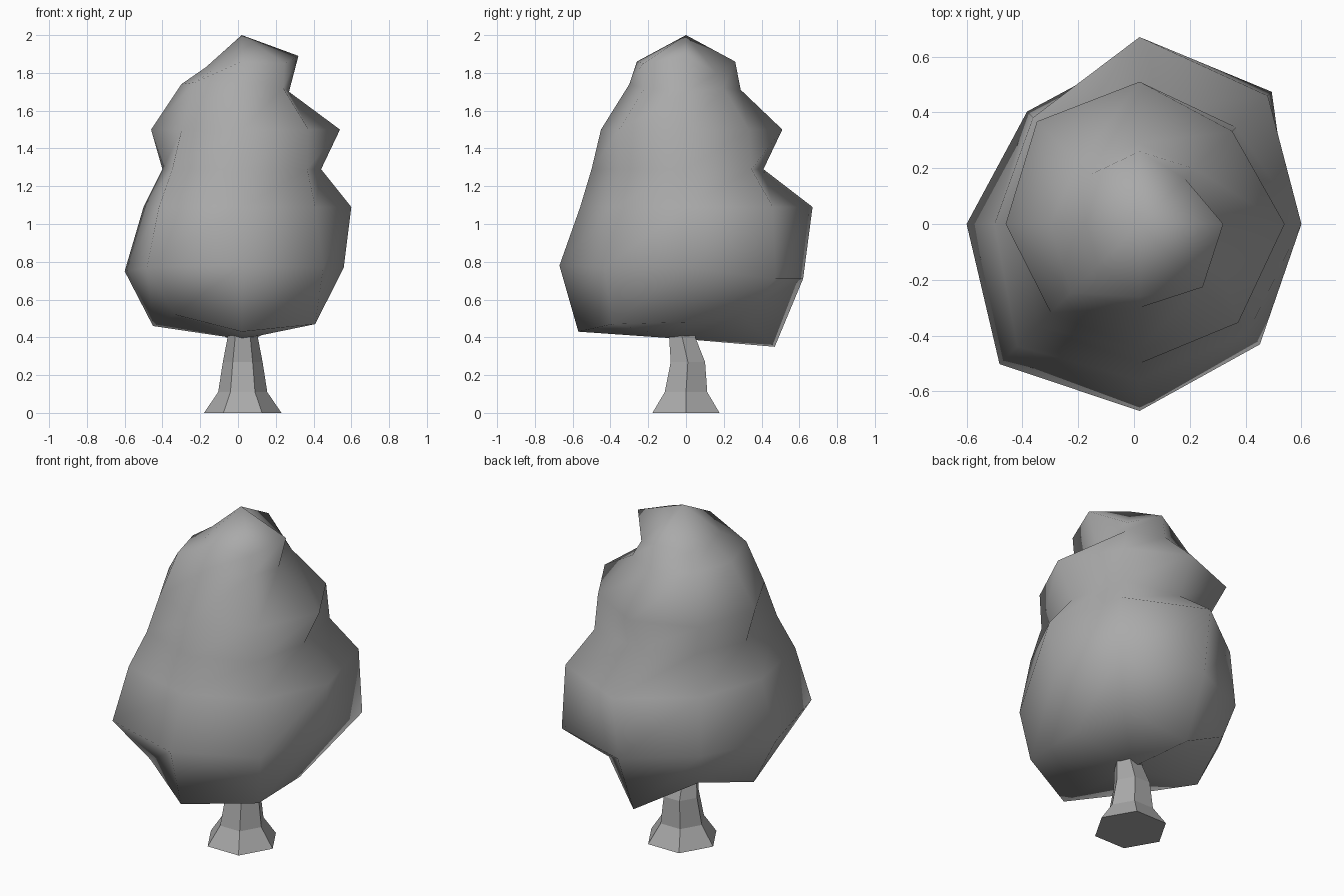
import bpy, bmesh
from math import cos, sin, radians
from mathutils import Vector

cube = bpy.data.objects.get("Cube")
if cube:
    bpy.data.objects.remove(cube)

# One plain colour for the whole tree
grey = bpy.data.materials.new("plain_grey")
grey.use_nodes = True
colour = (0.4, 0.4, 0.4, 1.0)
grey.diffuse_color = colour
shader = next(n for n in grey.node_tree.nodes if n.type == 'BSDF_PRINCIPLED')
shader.inputs["Base Color"].default_value = colour


def ring(centre, radii, heights):
    """Points around a centre, starting at +x."""
    step = 360 / len(radii)
    points = []
    for i, (radius, height) in enumerate(zip(radii, heights)):
        angle = radians(i * step)
        points.append(Vector((centre[0] + radius * cos(angle),
                              centre[1] + radius * sin(angle), height)))
    return points


def loft(name, rings, smooth, bottom_tip=None, top_tip=None):
    """Join rings with quads and close each end with a fan or a flat cap."""
    bm = bmesh.new()
    loops = [[bm.verts.new(p) for p in points] for points in rings]
    count = len(loops[0])
    for low, high in zip(loops, loops[1:]):
        for i in range(count):
            j = (i + 1) % count
            bm.faces.new((low[i], low[j], high[j], high[i]))
    for loop, tip in ((loops[0], bottom_tip), (loops[-1], top_tip)):
        if tip is None:
            bm.faces.new(loop)
        else:
            end = bm.verts.new(tip)
            for i in range(count):
                bm.faces.new((loop[i], loop[(i + 1) % count], end))
    bmesh.ops.recalc_face_normals(bm, faces=bm.faces)
    for face in bm.faces:
        face.smooth = smooth
    mesh = bpy.data.meshes.new(name)
    bm.to_mesh(mesh)
    bm.free()
    mesh.materials.append(grey)
    obj = bpy.data.objects.new(name, mesh)
    bpy.context.collection.objects.link(obj)
    return obj


def hundredths(values):
    return [v / 100 for v in values]


def uneven_tier(radii, heights):
    return ring((0.02, 0), hundredths(radii), hundredths(heights))


def level_tier(radii, height):
    return ring((0.02, 0), hundredths(radii), [height] * len(radii))


# Foliage: uneven lower rim, bulging tiers, and a crown dented at the back left
foliage_rings = (
    uneven_tier((39, 41, 47, 50, 47, 50, 57, 55),
                (48, 52, 35, 56, 46, 52, 43, 47)),
    uneven_tier((54, 67, 62, 57, 62, 71, 67, 61),
                (77, 71, 71, 75, 75, 77, 78, 77)),
    level_tier((58, 65, 67, 54, 52, 62, 56, 55), 1.09),
    level_tier((42, 49, 41, 41, 42, 52, 50, 49), 1.29),
    level_tier((52, 47, 51, 52, 48, 45, 45, 50), 1.50),
    uneven_tier((25, 28, 29, 31, 32, 35, 30, 31),
                (170, 172, 171, 173, 174, 175, 174, 172)),
    uneven_tier((30, 23, 26, 25, 19, 21, 26, 32),
                (189, 180, 186, 183, 183, 182, 186, 185)),
)
loft("foliage", foliage_rings, True,
     bottom_tip=(0.02, 0, 0.39), top_tip=(0.02, 0, 2))

# Trunk: six flat sides, flared foot, slight bend
trunk_profile = ((0, 0.205, 0), (0.11, 0.13, 0), (0.27, 0.105, 0.01),
                 (0.40, 0.08, -0.02), (0.48, 0.075, -0.02))
trunk_rings = [ring((0.025, bend), [radius] * 6, [height] * 6)
               for height, radius, bend in trunk_profile]
loft("trunk", trunk_rings, False)
